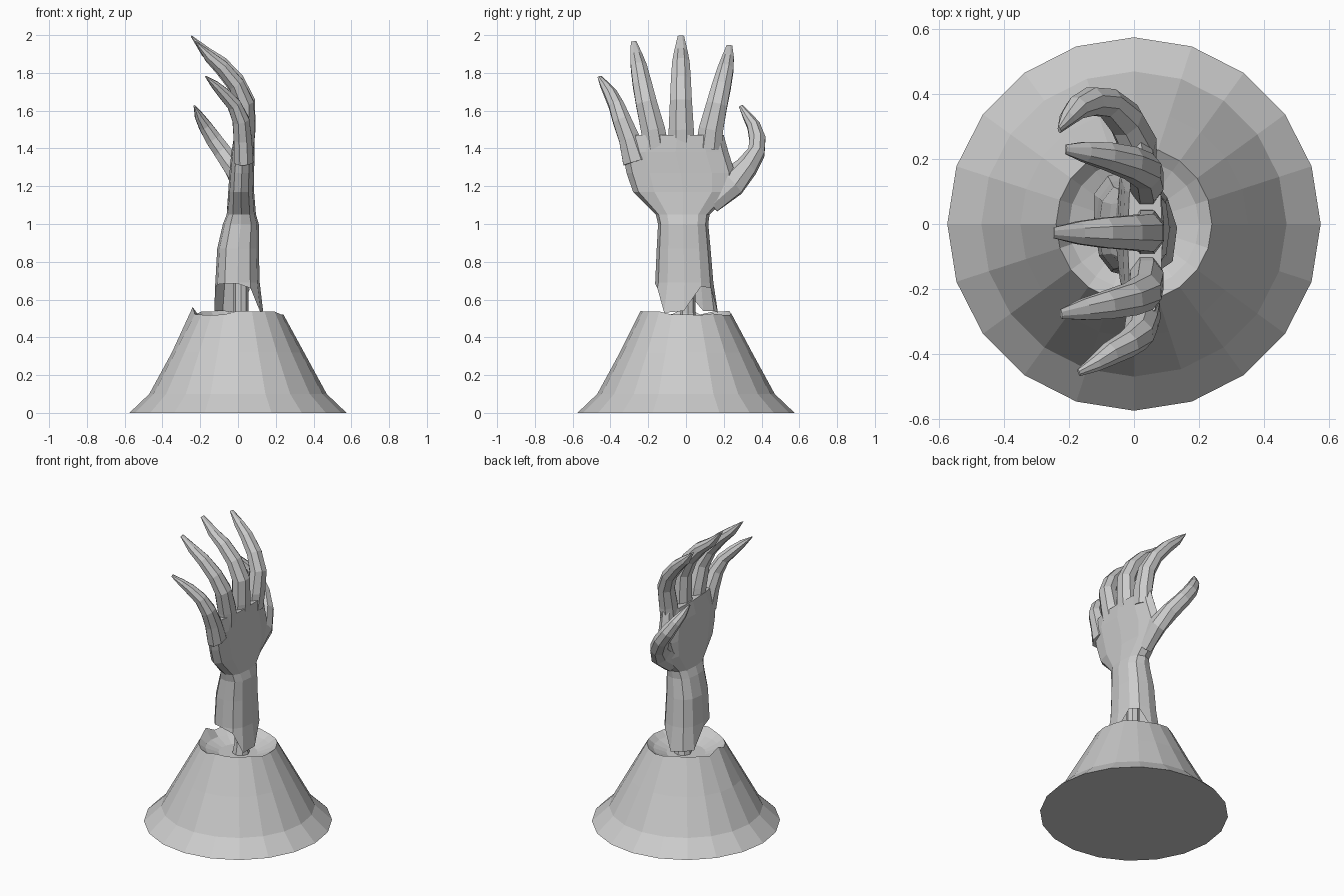
import bpy, bmesh, math, random
from mathutils import Vector

random.seed(4)


def loft(name, rings, cap_start=True, cap_end=True):
    """Bridge rings of equal length into one flat-shaded mesh."""
    bm = bmesh.new()
    vr = [[bm.verts.new(p) for p in r] for r in rings]
    n = len(vr[0])
    for a, b in zip(vr, vr[1:]):
        for i in range(n):
            j = (i + 1) % n
            bm.faces.new((a[i], a[j], b[j], b[i]))
    if cap_start:
        bm.faces.new(vr[0][::-1])
    if cap_end:
        bm.faces.new(vr[-1])
    bmesh.ops.recalc_face_normals(bm, faces=bm.faces)
    me = bpy.data.meshes.new(name)
    bm.to_mesh(me)
    bm.free()
    ob = bpy.data.objects.new(name, me)
    bpy.context.collection.objects.link(ob)
    return ob


def circle(n, r, z, cx=0, cy=0):
    return [Vector((cx + r * math.cos(2 * math.pi * i / n),
                    cy + r * math.sin(2 * math.pi * i / n), z)) for i in range(n)]


def section(x0, x1, y0, y1, z, n=12, power=0.8):
    """Rounded cross-section between x and y limits."""
    def s(v):
        return math.copysign(abs(v) ** power, v) if abs(v) > 1e-6 else 0
    out = []
    for i in range(n):
        a = 2 * math.pi * i / n
        out.append(Vector(((x0 + x1) / 2 + (x1 - x0) / 2 * s(math.cos(a)),
                           (y0 + y1) / 2 + (y1 - y0) / 2 * s(math.sin(a)), z)))
    return out


def digit(name, path, n=8):
    """Path rows: x, y, z, half width, half thickness."""
    pts = [Vector(p[:3]) for p in path]
    rings = []
    for i, p in enumerate(path):
        t = (pts[min(i + 1, len(pts) - 1)] - pts[max(i - 1, 0)]).normalized()
        u = Vector((0, 1, 0))
        u = (u - t * u.dot(t)).normalized()
        v = u.cross(t)
        rings.append([pts[i] + u * p[3] * math.cos(a) + v * p[4] * math.sin(a)
                      for a in (2 * math.pi * (k + 0.5) / n for k in range(n))])
    return loft(name, rings)


# broken conical base with a jagged rim and a shallow crater
rim = circle(20, 0.24, 0.53)
for i, p in enumerate(rim):
    p.z += random.uniform(-0.015, 0.012)
rim[10].z = 0.56
loft("base", [circle(20, 0.575, 0), circle(20, 0.47, 0.1), circle(20, 0.35, 0.32), rim,
              circle(20, 0.2, 0.49), circle(20, 0.12, 0.46)])

# bone
loft("bone", [circle(8, 0.055, 0.45, 0.015, 0.01), circle(8, 0.04, 0.53, 0.015, 0.01),
              circle(8, 0.04, 0.85, 0.015, 0.01)])

# torn hollow forearm: lower edge height per 30 degrees
torn = [0.54, 0.67, 0.66, 0.53, 0.54, 0.54, 0.66, 0.68, 0.685, 0.685, 0.66, 0.53]
edge = section(-0.12, 0.115, -0.165, 0.145, 0.68)
for p, z in zip(edge, torn):
    k = 1 + (0.68 - z) * 1.1
    p.x, p.y, p.z = p.x * k, p.y * k, z
loft("forearm", [edge,
                 section(-0.12, 0.115, -0.163, 0.145, 0.69),
                 section(-0.11, 0.11, -0.155, 0.13, 0.87),
                 section(-0.08, 0.11, -0.148, 0.118, 1.0),
                 section(-0.06, 0.095, -0.16, 0.125, 1.05)], False, False)

# palm
loft("palm", [section(-0.06, 0.095, -0.16, 0.125, 1.05),
              section(-0.052, 0.085, -0.28, 0.25, 1.17),
              section(-0.045, 0.085, -0.315, 0.26, 1.27),
              section(-0.035, 0.088, -0.335, 0.225, 1.38),
              section(-0.02, 0.088, -0.29, 0.2, 1.47)], False)

# fingers, each ending in a thin nail
digit("little_finger", [(.03, -.265, 1.33, .075, .055), (.025, -.3, 1.45, .06, .052),
                        (.015, -.34, 1.55, .052, .048), (-.02, -.37, 1.63, .043, .04),
                        (-.075, -.4, 1.69, .037, .034), (-.12, -.43, 1.735, .026, .024),
                        (-.17, -.458, 1.78, .012, .004)])
digit("ring_finger", [(.035, -.16, 1.4, .075, .052), (.04, -.175, 1.5, .069, .055),
                      (.035, -.21, 1.64, .06, .053), (-.01, -.232, 1.74, .054, .046),
                      (-.085, -.25, 1.83, .046, .04), (-.155, -.263, 1.89, .035, .03),
                      (-.225, -.277, 1.965, .016, .004)])
digit("middle_finger", [(.035, -.025, 1.4, .075, .052), (.042, -.025, 1.5, .072, .055),
                        (.04, -.027, 1.65, .063, .055), (-.01, -.027, 1.76, .057, .047),
                        (-.09, -.027, 1.85, .05, .041), (-.17, -.027, 1.91, .038, .031),
                        (-.247, -.027, 1.995, .018, .004)])
digit("index_finger", [(.035, .12, 1.4, .075, .052), (.04, .132, 1.5, .07, .055),
                       (.035, .163, 1.63, .06, .053), (-.01, .188, 1.73, .054, .046),
                       (-.085, .21, 1.82, .045, .04), (-.15, .222, 1.88, .034, .03),
                       (-.21, .23, 1.945, .016, .004)])

# thumb
digit("thumb", [(.02, .12, 1.12, .075, .05), (.015, .24, 1.22, .085, .055),
                (-.025, .32, 1.3, .062, .055), (-.08, .373, 1.38, .048, .05),
                (-.13, .378, 1.45, .046, .046), (-.175, .358, 1.52, .037, .037),
                (-.205, .325, 1.57, .026, .026), (-.23, .29, 1.625, .012, .005)])
